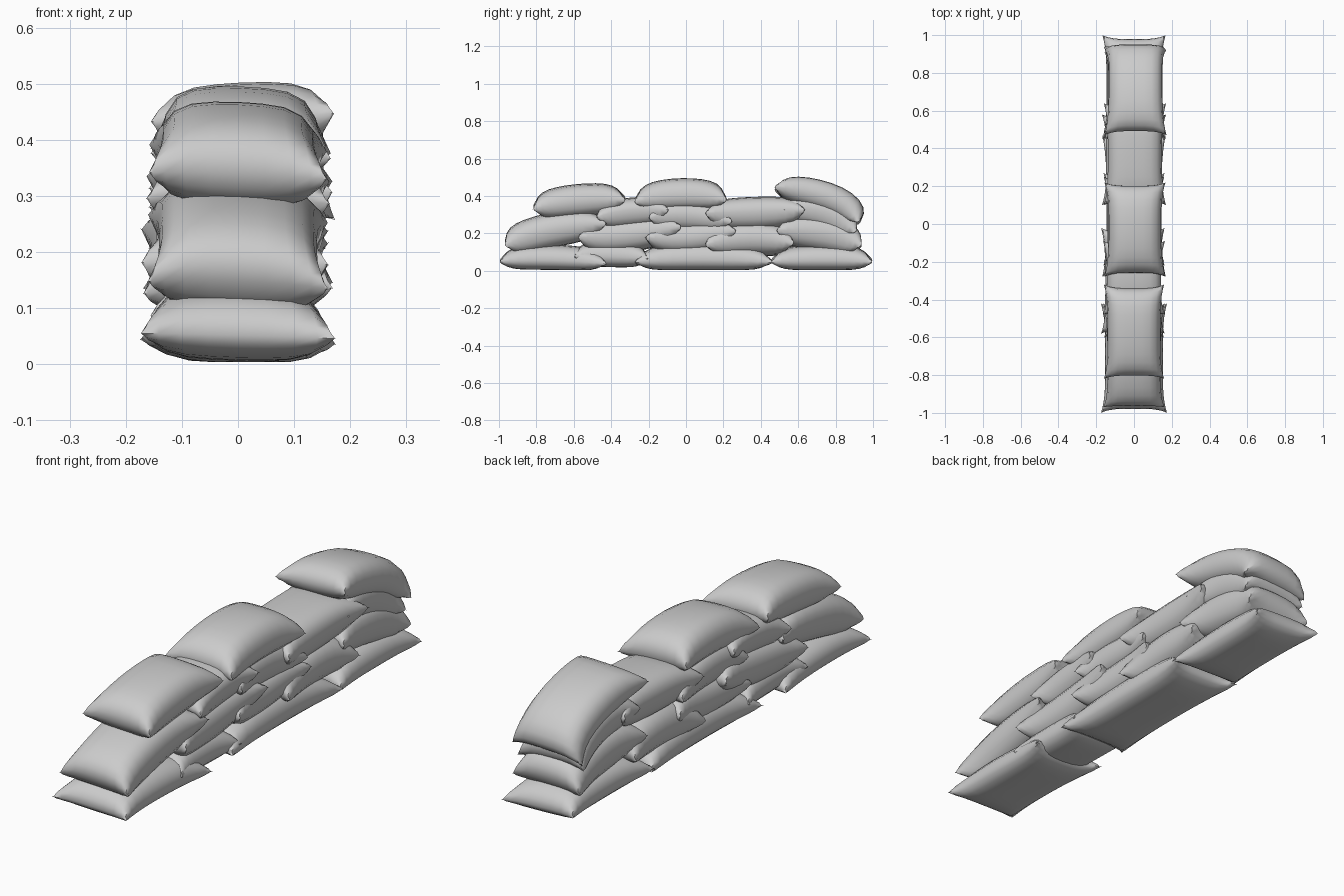
import bpy, math, random
from mathutils import Vector

if "Cube" in bpy.data.objects:
    bpy.data.objects.remove(bpy.data.objects["Cube"])
random.seed(4)

cloth = bpy.data.materials.new("grey sackcloth")
cloth.diffuse_color = (0.6, 0.6, 0.6, 1)
cloth.use_nodes = True
cloth.node_tree.nodes["Principled BSDF"].inputs["Base Color"].default_value = cloth.diffuse_color
NU, NV = 10, 14


def smooth_path(pts, t):
    """Quadratic / cubic interpolation through the seam points (y, z)."""
    n = len(pts) - 1
    y = z = 0.0
    for i, p in enumerate(pts):
        w = 1.0
        for j in range(n + 1):
            if j != i:
                w *= (t * n - j) / (i - j)
        y += w * p[0]
        z += w * p[1]
    return Vector((0, y, z))


def sack(name, pts, up, down, half=0.168, cx=0.0):
    """Pinched pillow following a seam path, with pointed corners."""
    verts, faces, idx = [], [], {}
    tilt = random.uniform(-0.05, 0.05)
    for side in (1, -1):
        for i in range(NU + 1):
            for j in range(NV + 1):
                edge = i in (0, NU) or j in (0, NV)
                if edge and side < 0:
                    idx[side, i, j] = idx[1, i, j]
                    continue
                u = math.sin((i / NU - 0.5) * math.pi)
                v = math.sin((j / NV - 0.5) * math.pi)
                x = half * u * (1 - 0.13 * (1 - v ** 4))
                s = v * (1 - 0.08 * (1 - u ** 4))
                t = (s + 1) / 2
                c = smooth_path(pts, t)
                d = smooth_path(pts, t + 0.01) - smooth_path(pts, t - 0.01)
                nrm = Vector((0, -d.z, d.y)).normalized()
                full = max(0, (1 - u ** 6) * (1 - v ** 6)) ** 0.5
                crown = 1 - 0.15 * u * u - 0.16 * v * v
                p = c + nrm * side * (up if side > 0 else down) * full * crown
                p.x = x + cx
                p.z += tilt * x
                p.z = max(p.z, 0.004)
                idx[side, i, j] = len(verts)
                verts.append(p)
        for i in range(NU):
            for j in range(NV):
                f = [idx[side, a, b] for a, b in
                     ((i, j), (i + 1, j), (i + 1, j + 1), (i, j + 1))]
                faces.append(f if side > 0 else f[::-1])
    me = bpy.data.meshes.new(name)
    me.from_pydata(verts, [], faces)
    me.materials.append(cloth)
    ob = bpy.data.objects.new(name, me)
    bpy.context.collection.objects.link(ob)
    bpy.context.view_layer.objects.active = ob
    ob.select_set(True)
    bpy.ops.object.shade_smooth_by_angle(angle=math.radians(50))
    ob.select_set(False)


# bottom course
sack("bottom_sack_1", [(-1.0, .05), (-.72, .06), (-.42, .04)], .08, .055, .175)
sack("bottom_sack_2", [(-.60, .08), (-.40, .08), (-.20, .07)], .08, .06, .158)
sack("bottom_sack_3", [(-.28, .045), (.09, .06), (.47, .045)], .09, .058, .168)
sack("bottom_sack_4", [(.45, .05), (.73, .06), (1.0, .05)], .08, .056, .168)

# second course
sack("second_sack_1", [(-.97, .14), (-.74, .22), (-.42, .26)], .085, .10, .162)
sack("second_sack_2", [(-.58, .18), (-.32, .19), (-.02, .24)], .09, .09, .168, -.006)
sack("second_sack_3", [(-.22, .17), (.03, .17), (.27, .21)], .09, .08, .162)
sack("second_sack_4", [(.10, .13), (.34, .17), (.58, .14)], .09, .09, .170)
sack("second_sack_5", [(.48, .21), (.74, .20), (.94, .13)], .09, .10, .160)

# third course
sack("third_sack_1", [(-.48, .29), (-.30, .33), (-.09, .33)], .06, .10, .165)
sack("third_sack_2", [(-.20, .28), (0, .30), (.25, .26)], .08, .09, .160)
sack("third_sack_3", [(.10, .31), (.36, .32), (.64, .33)], .075, .10, .165, .005)
sack("third_sack_4", [(.52, .33), (.74, .32), (.91, .21)], .08, .10, .156)

# top course
sack("top_sack_1", [(-.82, .335), (-.58, .375), (-.32, .385)], .088, .085, .160)
sack("top_sack_2", [(-.28, .37), (-.02, .40), (.22, .38)], .095, .075, .162, .005)
sack("top_sack_3", [(.47, .44), (.66, .415), (.83, .355), (.92, .25)], .083, .08, .165, .008)
